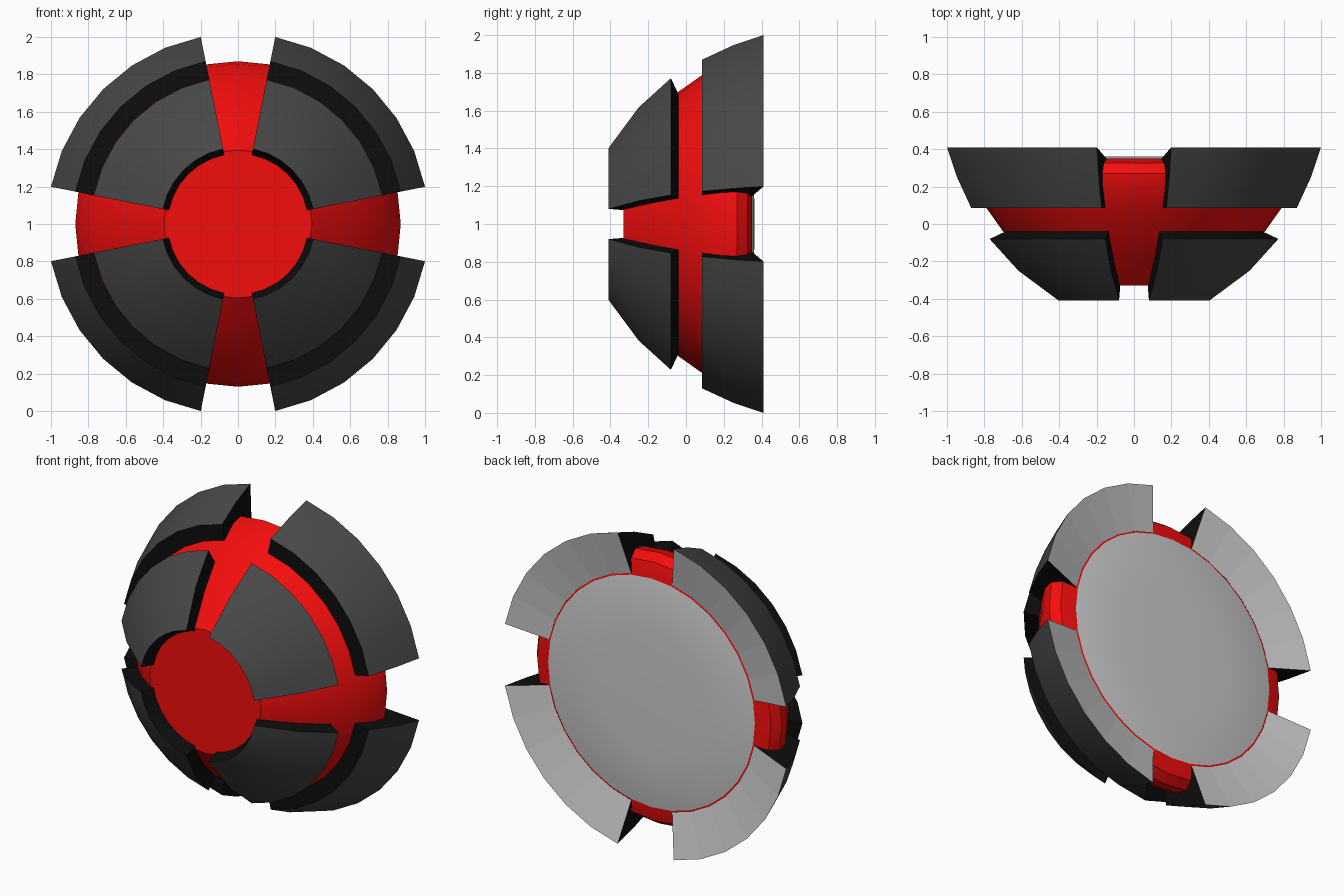
import bpy, bmesh
from math import sin, cos, radians

if "Cube" in bpy.data.objects:
    bpy.data.objects.remove(bpy.data.objects["Cube"])

STEP = 11.25  # 32-sided revolution about the y axis


def material(name, color=None):
    m = bpy.data.materials.new(name)
    if color:
        m.diffuse_color = (*color, 1)
    return m


RED = material("red", (0.9, 0.004, 0.004))
DARK = material("dark_grey", (0.065, 0.065, 0.065))
BLACK = material("black", (0.004, 0.004, 0.004))
GREY = material("plain_grey")


def point(y, r, deg):
    return (r * cos(radians(deg)), y, 1 + r * sin(radians(deg)))


def finish(name, bm, mats, flat=()):
    bmesh.ops.remove_doubles(bm, verts=bm.verts, dist=1e-5)
    bmesh.ops.recalc_face_normals(bm, faces=bm.faces)
    me = bpy.data.meshes.new(name)
    bm.to_mesh(me)
    bm.free()
    for m in mats:
        me.materials.append(m)
    ob = bpy.data.objects.new(name, me)
    bpy.context.collection.objects.link(ob)
    bpy.ops.object.select_all(action='DESELECT')
    ob.select_set(True)
    bpy.context.view_layer.objects.active = ob
    bpy.ops.object.shade_smooth_by_angle(angle=radians(32))
    for p in me.polygons:
        if p.material_index in flat:
            p.use_smooth = False


def panel(name, profile, edge_mats, start):
    """Closed wedge: profile (y, r) swept through six steps, ends capped black."""
    bm = bmesh.new()
    rings = [[bm.verts.new(point(y, r, start + STEP * i)) for y, r in profile]
             for i in range(7)]
    n = len(profile)
    for a, b in zip(rings, rings[1:]):
        for j in range(n):
            k = (j + 1) % n
            bm.faces.new((a[j], a[k], b[k], b[j])).material_index = edge_mats[j]
    for ring in (rings[0], rings[-1]):
        bm.faces.new(ring).material_index = 1
    finish(name, bm, (DARK, BLACK, GREY), flat=(1, 2))


# Red core: flat front, bulging side, plain grey back cap
core = [(-0.33, 0), (-0.33, 0.395), (-0.18, 0.57), (-0.04, 0.70), (0.08, 0.785),
        (0.19, 0.855), (0.27, 0.87), (0.325, 0.83), (0.35, 0.735), (0.36, 0.4), (0.362, 0)]
bm = bmesh.new()
for i in range(32):
    a0, a1 = STEP * i, STEP * (i + 1)
    for j, ((y0, r0), (y1, r1)) in enumerate(zip(core, core[1:])):
        pts = [point(y0, r0, a0), point(y1, r1, a0)]
        if r1:
            pts.append(point(y1, r1, a1))
        if r0:
            pts.append(point(y0, r0, a1))
        f = bm.faces.new([bm.verts.new(p) for p in pts])
        f.material_index = 1 if j >= 8 else 0
finish("core", bm, (RED, GREY))

# Two rows of four armour panels, edge by edge: outer skin, rim / inner wall, hidden side, step
front = [(-0.08, 0.787), (-0.25, 0.63), (-0.41, 0.41), (-0.325, 0.375), (-0.035, 0.69)]
rear = [(0.085, 0.887), (0.255, 0.967), (0.41, 1.0196), (0.348, 0.745), (0.085, 0.775)]
for q in range(4):
    start = STEP + 90 * q
    panel(f"front_panel_{q + 1}", front, (0, 0, 1, 1, 1), start)
    panel(f"rear_panel_{q + 1}", rear, (0, 0, 2, 1, 1), start)

for m in bpy.data.materials:
    if m.users and not m.is_grease_pencil:
        m.use_nodes = True
        m.node_tree.nodes["Principled BSDF"].inputs["Base Color"].default_value = m.diffuse_color
